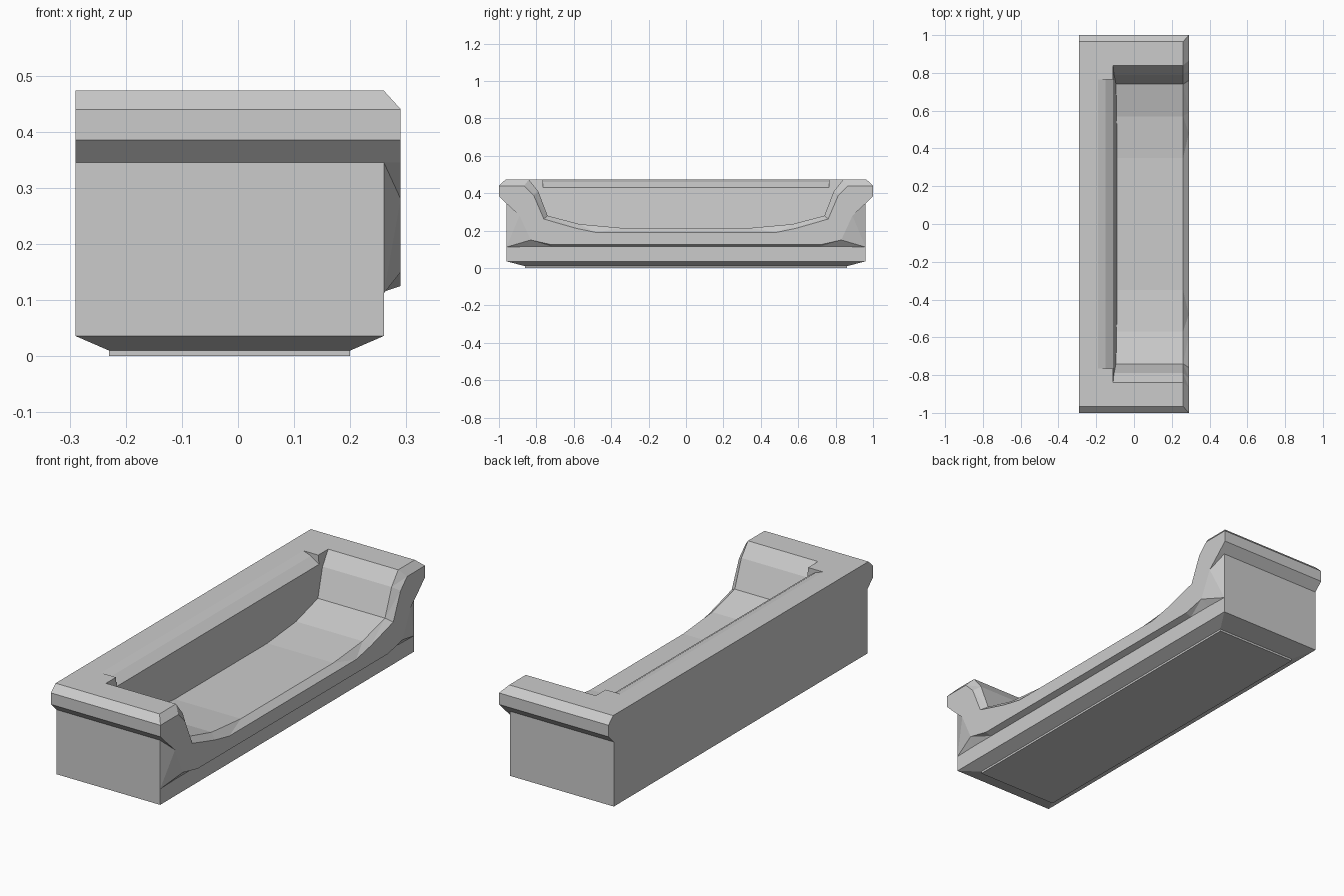
import bpy, bmesh

if "Cube" in bpy.data.objects:
    bpy.data.objects.remove(bpy.data.objects["Cube"])


def mirror_ring(half):
    """Half (x, y, z) outline plus its reflection across y = 0."""
    return half + [(x, -y, z) for x, y, z in reversed(half)]


def bridge(bm, a, b, skip=()):
    n = len(a)
    for i in range(n):
        if i not in skip:
            j = (i + 1) % n
            bm.faces.new((a[i], a[j], b[j], b[i]))


def finish(bm, name):
    bmesh.ops.triangulate(bm, faces=[f for f in bm.faces if len(f.verts) == 4])
    bmesh.ops.remove_doubles(bm, verts=bm.verts[:], dist=0.0002)
    bmesh.ops.recalc_face_normals(bm, faces=bm.faces[:])
    me = bpy.data.meshes.new(name)
    bm.to_mesh(me)
    bm.free()
    ob = bpy.data.objects.new(name, me)
    bpy.context.collection.objects.link(ob)
    return ob


def loft(name, rings):
    bm = bmesh.new()
    vs = [[bm.verts.new(p) for p in r] for r in rings]
    for a, b in zip(vs, vs[1:]):
        bridge(bm, a, b)
    bm.faces.new(vs[0])
    bm.faces.new(vs[-1])
    return finish(bm, name)


def at_x(x, half):
    return [(x, y, z) for y, z in half]


# Outer body: rimmed ends, flat back, overhanging front lip, tapered base
bm = bmesh.new()


def add(ring):
    return [bm.verts.new(p) for p in ring]


outer = [(.965, .473), (1, .44), (1, .385), (.96, .345), (.96, .112), (.96, .036)]
back = add(mirror_ring(at_x(-.29, outer)))
front = add(mirror_ring(at_x(.26, outer)))
bridge(bm, back, front, skip=(5,))
bm.faces.new(back)

# Front lip
root = add(mirror_ring(at_x(.26, [(.845, .115), (.72, .115)])))
lip_root = front[:5] + root + front[7:]
lip = add(mirror_ring(at_x(.29, [(1, .44), (1, .44), (1, .385), (.96, .345),
                                 (.89, .28), (.83, .15), (.72, .125)])))
bridge(bm, lip_root, lip)
bmesh.ops.remove_doubles(bm, verts=lip, dist=0.0002)
lip = [v for v in lip if v.is_valid]
bm.faces.new(lip)
bm.faces.new([front[4], front[5], front[6], front[7]] + root[::-1])

# Tapered base and plinth
edge = [back[5], front[5], front[6], back[6]]
for z in (.01, 0):
    ring = add([(-.23, .86, z), (.20, .86, z), (.20, -.86, z), (-.23, -.86, z)])
    bridge(bm, edge, ring)
    edge = ring
bm.faces.new(edge)
body = finish(bm, "tray_body")

# Trough cutter, flared at the front edge
inner = [(.92, .574), (.84, .473), (.79, .41), (.74, .28), (.57, .235), (.35, .215)]
flare = [(.94, .53), (.865, .44), (.815, .39), (.76, .262), (.59, .213), (.48, .19)]
trough = loft("trough_cutter", [
    mirror_ring([(-.09 - (z - .215) * .08, y, z) for y, z in inner]),
    mirror_ring(at_x(.26, inner)),
    mirror_ring(at_x(.29, flare)),
    mirror_ring(at_x(.35, flare))])

# Bevel along the inner edge of the back wall
bevel = [(-.19, .473), (-.15, .459), (-.105, .428), (-.04, .428), (-.04, .55), (-.19, .55)]
edge_cut = loft("back_bevel_cutter",
                [[(x, y, z) for x, z in bevel] for y in (-.765, .765)])

# Carve the body and discard the cutters
for cutter in (trough, edge_cut):
    cutter.hide_render = True
    m = body.modifiers.new(cutter.name, 'BOOLEAN')
    m.operation = 'DIFFERENCE'
    m.solver = 'EXACT'
    m.object = cutter
deps = bpy.context.evaluated_depsgraph_get()
carved = bpy.data.meshes.new_from_object(body.evaluated_get(deps))
body.modifiers.clear()
body.data = carved
for cutter in (trough, edge_cut):
    bpy.data.objects.remove(cutter)
